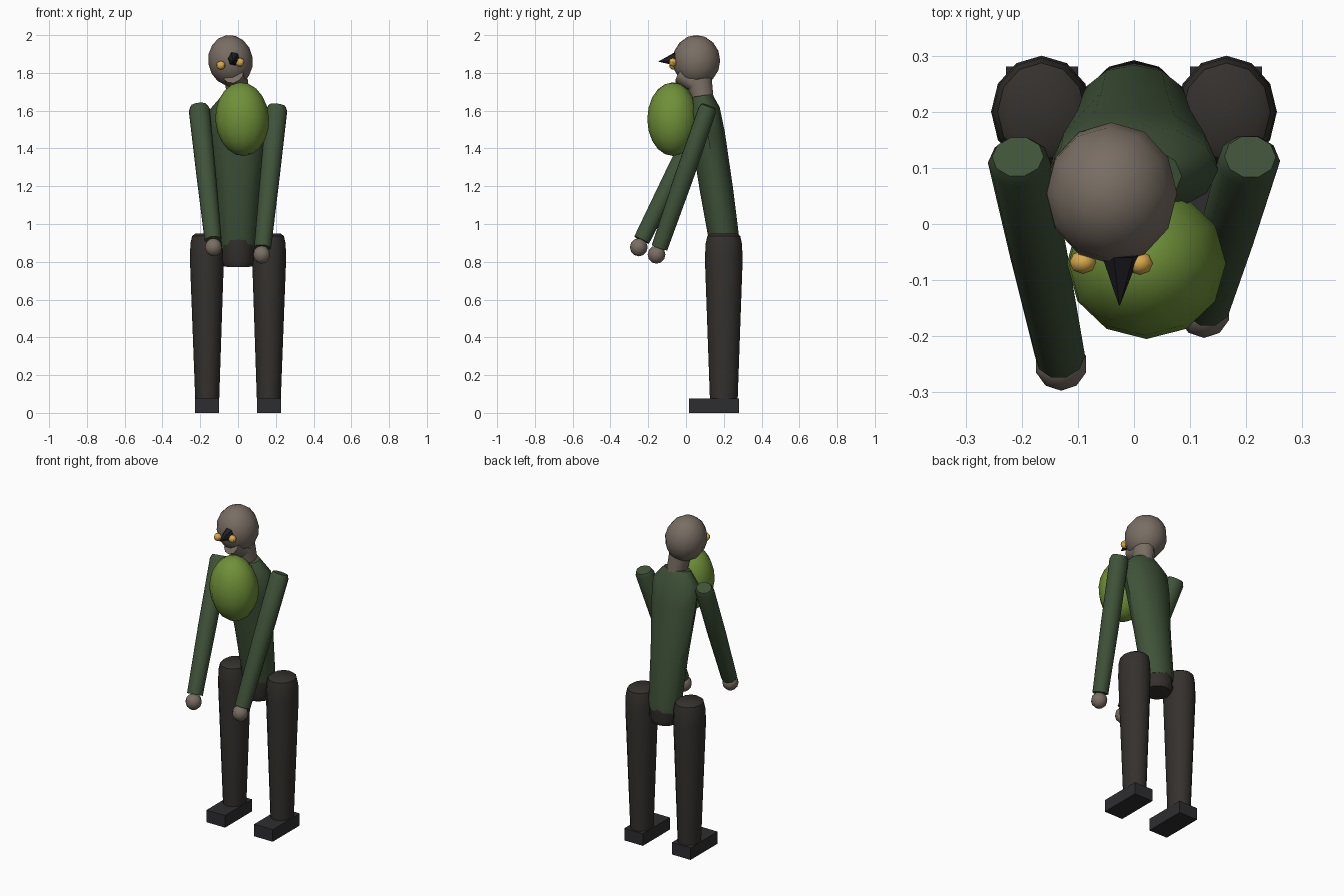
import bpy, bmesh, math
from mathutils import Vector, Matrix

if "Cube" in bpy.data.objects:
    bpy.data.objects.remove(bpy.data.objects["Cube"])


def mat(name, r, g, b):
    m = bpy.data.materials.new(name)
    m.diffuse_color = (r, g, b, 1)
    m.use_nodes = True
    m.node_tree.nodes["Principled BSDF"].inputs["Base Color"].default_value = m.diffuse_color
    return m


SKIN = mat("skin", 0.19, 0.155, 0.125)
COAT = mat("coat", 0.05, 0.085, 0.04)
TROUSER = mat("trouser", 0.034, 0.03, 0.026)
BOOT = mat("boot", 0.027, 0.027, 0.03)
BEAK = mat("beak", 0.014, 0.014, 0.017)
EYE = mat("eye", 0.7, 0.4, 0.07)
EGG = mat("egg", 0.16, 0.28, 0.04)


def finish(name, bm, material, smooth=True):
    bmesh.ops.recalc_face_normals(bm, faces=bm.faces)
    me = bpy.data.meshes.new(name)
    bm.to_mesh(me)
    bm.free()
    me.materials.append(material)
    ob = bpy.data.objects.new(name, me)
    bpy.context.collection.objects.link(ob)
    if smooth:
        bpy.ops.object.select_all(action='DESELECT')
        ob.select_set(True)
        bpy.context.view_layer.objects.active = ob
        bpy.ops.object.shade_smooth_by_angle(angle=math.radians(40))
    return ob


def loft(name, a, b, rings, material, sides=12, smooth=True):
    """Rings (t, rx, ry) swept along the straight axis from a to b."""
    a, b = Vector(a), Vector(b)
    z = (b - a).normalized()
    y = (Vector((0, 1, 0)) - z * z.y).normalized()
    x = y.cross(z)
    bm = bmesh.new()
    loops = []
    for t, rx, ry in rings:
        c = a.lerp(b, t)
        loops.append([bm.verts.new(c + x * rx * math.cos(k * math.tau / sides)
                                   + y * ry * math.sin(k * math.tau / sides))
                      for k in range(sides)])
    for lo, hi in zip(loops, loops[1:]):
        for k in range(sides):
            n = (k + 1) % sides
            bm.faces.new((lo[k], lo[n], hi[n], hi[k]))
    bm.faces.new(loops[0][::-1])
    bm.faces.new(loops[-1])
    return finish(name, bm, material, smooth)


def ball(name, centre, radii, material, seg=12, rows=8, tilt=0.0, smooth=True):
    bm = bmesh.new()
    bmesh.ops.create_uvsphere(bm, u_segments=seg, v_segments=rows, radius=1)
    bm.transform(Matrix.Translation(centre) @ Matrix.Rotation(tilt, 4, 'Y')
                 @ Matrix.Diagonal((*radii, 1)))
    return finish(name, bm, material, smooth)


# Torso and pelvis
loft("torso", (0, 0.212, 0.85), (0, 0.085, 1.68),
     [(0, 0.09, 0.075), (0.06, 0.1, 0.08), (0.4, 0.115, 0.088),
      (0.75, 0.145, 0.09), (0.91, 0.15, 0.083), (1, 0.085, 0.055)], COAT)
loft("pelvis", (0, 0.205, 0.775), (0, 0.2, 0.93),
     [(0, 0.075, 0.075), (0.2, 0.09, 0.088), (1, 0.09, 0.08)], TROUSER)

# Legs and boots
for side, s in (("left", -1), ("right", 1)):
    loft(side + "_leg", (s * 0.163, 0.2, 0.06), (s * 0.165, 0.2, 0.95),
         [(0, 0.063, 0.073), (0.85, 0.09, 0.1), (0.94, 0.087, 0.096),
          (0.985, 0.078, 0.087), (1, 0.06, 0.068)], TROUSER)
    bm = bmesh.new()
    bmesh.ops.create_cube(bm, size=1)
    bm.transform(Matrix.Translation((s * 0.164, 0.148, 0.0375))
                 @ Matrix.Diagonal((0.128, 0.265, 0.075, 1)))
    finish(side + "_boot", bm, BOOT, False)

# Arms and hands
for side, s, wrist, hand in (
        ("left", -1, (-0.132, -0.235, 0.915), (-0.13, -0.25, 0.877)),
        ("right", 1, (0.13, -0.14, 0.875), (0.125, -0.156, 0.838))):
    loft(side + "_arm", wrist, (s * 0.207, 0.12, 1.625),
         [(0, 0.045, 0.045), (0.5, 0.052, 0.052), (0.97, 0.056, 0.05),
          (1, 0.046, 0.04)], COAT, 10)
    ball(side + "_hand", hand, (0.047, 0.047, 0.048), SKIN, 10, 6)

# Neck, head and face
loft("lower_neck", (0.005, 0.09, 1.65), (-0.01, 0.07, 1.76),
     [(0, 0.055, 0.06), (1, 0.062, 0.07)], SKIN, 10)
loft("upper_neck", (0, 0.06, 1.735), (-0.025, -0.03, 1.79),
     [(0, 0.05, 0.045), (1, 0.055, 0.05)], SKIN, 10)
ball("head", (-0.04, 0.055, 1.865), (0.118, 0.126, 0.136), SKIN, tilt=-0.15)
loft("beak", (-0.024, -0.055, 1.873), (-0.026, -0.145, 1.86),
     [(0, 0.034, 0.039), (1, 0.001, 0.001)], BEAK, 6, False)
for side, p in (("left", (-0.091, -0.068, 1.84)), ("right", (0.01, -0.07, 1.856))):
    ball(side + "_eye", p, (0.024, 0.021, 0.023), EYE, 8, 6)

# Egg held against the chest
ball("egg", (0.022, -0.07, 1.555), (0.142, 0.135, 0.195), EGG, 12, 10, tilt=-0.06)
